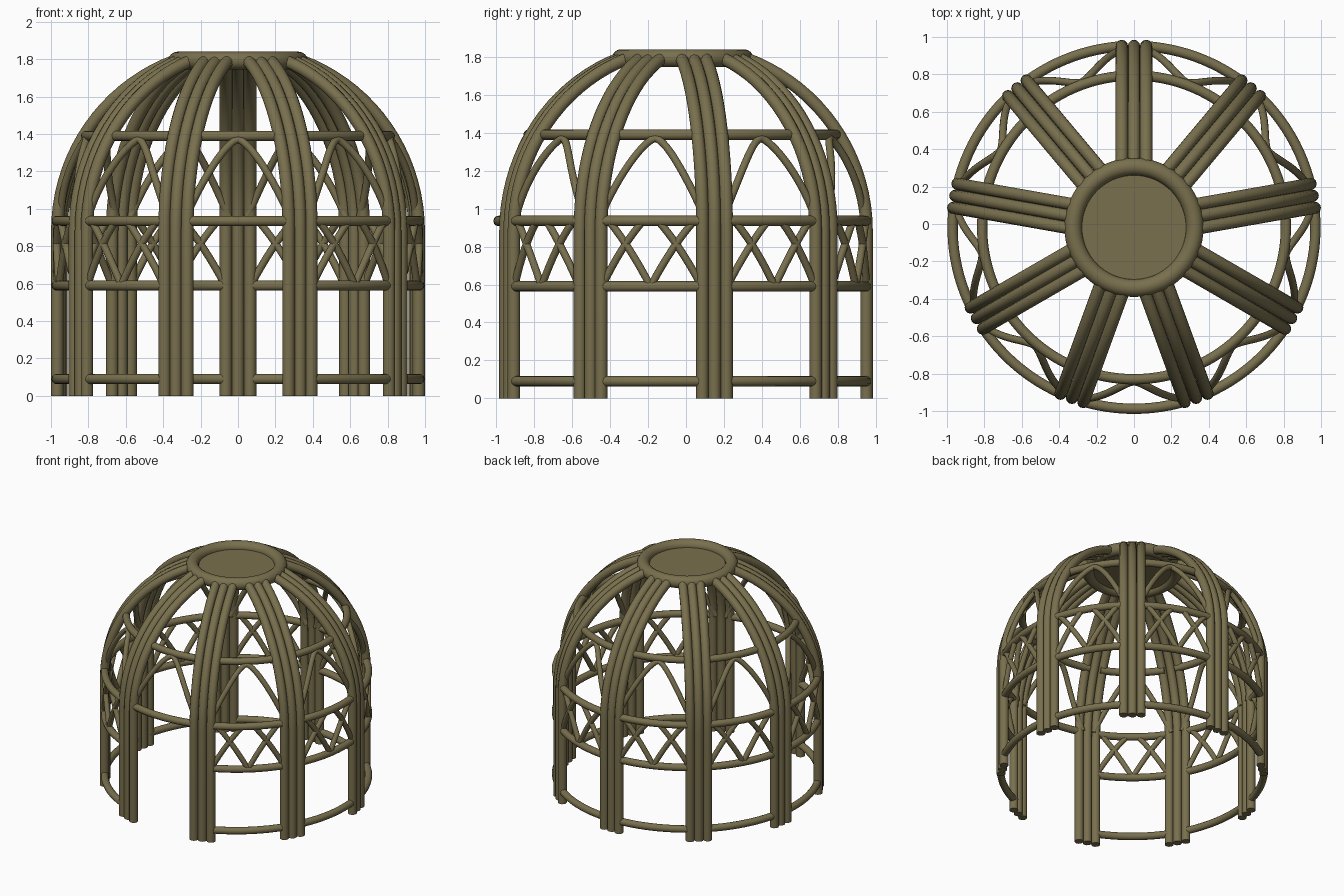
import bpy
import math

if "Cube" in bpy.data.objects:
    bpy.data.objects.remove(bpy.data.objects["Cube"])

R = 0.97          # radius of the drum to tube centres
SPRING = 0.88     # height where the dome starts curving in
CY = -0.018       # plan centre
BAYS = 9
STEP = 360 / BAYS

olive = bpy.data.materials.new("olive_brown")
olive.diffuse_color = (0.19, 0.16, 0.075, 1)
olive.use_nodes = True
olive.node_tree.nodes["Principled BSDF"].inputs["Base Color"].default_value = olive.diffuse_color


def polar(r, deg, z):
    a = math.radians(deg)
    return (r * math.cos(a), r * math.sin(a) + CY, z)


def dome_radius(z):
    return R if z <= SPRING else math.sqrt(R * R - (z - SPRING) ** 2)


def tubes(name, paths, radius):
    """Round tubes along point paths, joined in one smooth mesh."""
    cu = bpy.data.curves.new(name, 'CURVE')
    cu.dimensions = '3D'
    cu.bevel_depth = radius
    cu.bevel_resolution = 4
    cu.use_fill_caps = True
    for pts in paths:
        sp = cu.splines.new('POLY')
        sp.points.add(len(pts) - 1)
        for p, co in zip(sp.points, pts):
            p.co = (*co, 1)
    ob = bpy.data.objects.new(name, cu)
    bpy.context.collection.objects.link(ob)
    finish(ob, True)


def finish(ob, convert=False):
    bpy.ops.object.select_all(action='DESELECT')
    ob.select_set(True)
    bpy.context.view_layer.objects.active = ob
    if convert:
        bpy.ops.object.convert(target='MESH')
        ob = bpy.context.object
    ob.data.materials.clear()
    ob.data.materials.append(olive)
    bpy.ops.object.shade_smooth_by_angle(angle=math.radians(40))


# ribs: three parallel tubes, straight then arcing up to the crown
profile = [(R, 0.0), (R, 0.45)]
end = math.acos(0.325 / R)
profile += [(R * math.cos(end * i / 18), SPRING + R * math.sin(end * i / 18)) for i in range(19)]
ribs = []
for k in range(BAYS):
    a = math.radians(90 + STEP * k)
    for off in (-0.065, 0, 0.065):
        ribs.append([(r * math.cos(a) - off * math.sin(a),
                      r * math.sin(a) + off * math.cos(a) + CY, z) for r, z in profile])
tubes("ribs", ribs, 0.033)

# bays between ribs; the front bay is the doorway
low, mid, top, lattice, arches = [], [], [], [], []
for k in range(BAYS):
    c = 90 + STEP * (k + 0.5)
    door = abs((c % 360) - 270) < 1
    half = 17

    def rail(r, z):
        return [polar(r, c - half + 2 * half * i / 12, z) for i in range(13)]

    mid.append(rail(R, 0.935))
    top.append(rail(0.812, 1.39))
    if not door:
        low += [rail(R, 0.09), rail(R, 0.59)]
        # interlaced lattice: two crossing pairs of bowed strands
        for start, way in ((-16, 1), (0, 1), (0, -1), (16, -1)):
            path = []
            for i in range(9):
                w = i / 8
                path.append(polar(R, c + start + way * 13.6 * w,
                                  0.59 + 0.345 * w * (1.25 - 0.25 * w)))
            lattice.append(path)
    # upper arch following the dome
    arch = []
    for i in range(25):
        u = -1 + i / 12
        z = 0.935 + 0.435 * (1 - abs(u) ** 1.6)
        arch.append(polar(dome_radius(z) - 0.012, c + 17.5 * u, z))
    arches.append(arch)
tubes("lower_rails", low, 0.0275)
tubes("middle_rail", mid, 0.0275)
tubes("upper_rail", top, 0.0275)
tubes("lattice", lattice, 0.02)
tubes("upper_arches", arches, 0.02)

# crown ring and its closing disc
bpy.ops.mesh.primitive_torus_add(major_radius=0.325, minor_radius=0.047, major_segments=64,
                                 minor_segments=16, location=(0, CY, 1.793))
bpy.context.object.name = "crown_ring"
finish(bpy.context.object)
bpy.ops.mesh.primitive_cylinder_add(vertices=64, radius=0.3, depth=0.02, location=(0, CY, 1.782))
bpy.context.object.name = "crown_disc"
finish(bpy.context.object)
